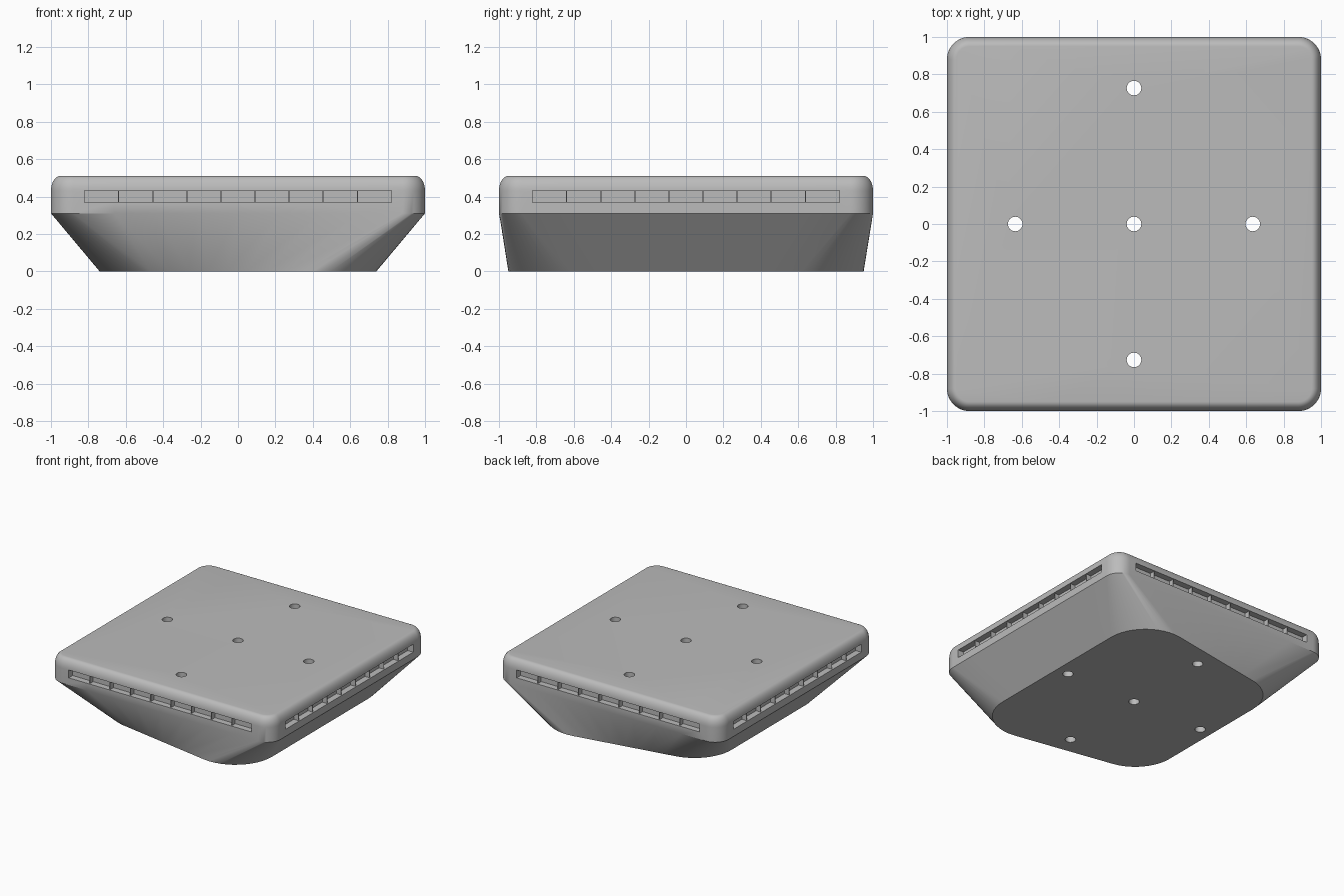
import bpy, bmesh, math
from mathutils import Matrix, Vector

if "Cube" in bpy.data.objects:
    bpy.data.objects.remove(bpy.data.objects["Cube"])

grey = bpy.data.materials.new("matte grey")
grey.use_nodes = True
colour = (0.5, 0.5, 0.5, 1)
grey.diffuse_color = colour
grey.node_tree.nodes["Principled BSDF"].inputs["Base Color"].default_value = colour

ARC, SIDE = 12, 8        # segments per corner and per straight side
SEAM, TOP = 0.31, 0.51   # height of the widest line and of the top


def make_object(name, bm):
    bmesh.ops.recalc_face_normals(bm, faces=bm.faces)
    mesh = bpy.data.meshes.new(name)
    bm.to_mesh(mesh)
    bm.free()
    mesh.materials.append(grey)
    obj = bpy.data.objects.new(name, mesh)
    bpy.context.collection.objects.link(obj)
    return obj


def outline(half_x, y_left, y_right, radius, slope, z):
    """Rounded trapezoid; y_left and y_right are corner centres at +x and -x."""
    cx = half_x - radius
    tilt = math.pi / 2 + slope
    corners = [(cx, -y_left, -tilt, 0), (cx, y_left, 0, tilt),
               (-cx, y_right, tilt, math.pi), (-cx, -y_right, math.pi, 2 * math.pi - tilt)]
    arcs = []
    for x, y, a0, a1 in corners:
        angles = [a0 + (a1 - a0) * i / ARC for i in range(ARC + 1)]
        arcs.append([Vector((x + radius * math.cos(a), y + radius * math.sin(a), z)) for a in angles])
    points = []
    for arc, following in zip(arcs, arcs[1:] + arcs[:1]):
        points += arc
        points += [arc[-1].lerp(following[0], i / SIDE) for i in range(1, SIDE)]
    return points


def add_box(bm, centre, size, turn):
    matrix = turn @ Matrix.Translation(centre) @ Matrix.Diagonal((*size, 1))
    bmesh.ops.create_cube(bm, size=1, matrix=matrix)


# Body: tapered base lofted into a rounded square with a soft top edge
rings = [outline(0.74, 0.62, 0.475, 0.33, math.radians(10), 0)]
rings.append(outline(1, 0.88, 0.88, 0.12, 0, SEAM))
for i in range(9):
    a = math.pi / 2 * i / 8
    inset = 0.05 * (1 - math.cos(a))
    z = TOP - 0.08 * (1 - math.sin(a))
    rings.append(outline(1 - inset, 0.88, 0.88, 0.12 - inset, 0, z))
bm = bmesh.new()
loops = [[bm.verts.new(p) for p in ring] for ring in rings]
for low, high in zip(loops, loops[1:]):
    for i in range(len(low)):
        j = (i + 1) % len(low)
        bm.faces.new((low[i], low[j], high[j], high[i]))
bm.faces.new(loops[0])
bm.faces.new(loops[-1])
body = make_object("body", bm)

# Cutter: five through holes and one long slot in each side
turns = [Matrix.Rotation(math.pi / 2 * k, 4, "Z") for k in range(4)]
bm = bmesh.new()
for x, y in [(0, 0), (0.635, 0), (-0.635, 0), (0, 0.727), (0, -0.727)]:
    bmesh.ops.create_cone(bm, cap_ends=True, segments=32, radius1=0.039, radius2=0.039,
                          depth=1, matrix=Matrix.Translation((x, y, 0.25)))
for turn in turns:
    add_box(bm, (0, -1, 0.4), (1.64, 0.1, 0.064), turn)
cutter = make_object("cutter", bm)
cutter.hide_render = True

cut = body.modifiers.new("openings", "BOOLEAN")
cut.operation = "DIFFERENCE"
cut.solver = "EXACT"
cut.object = cutter
bpy.ops.object.select_all(action="DESELECT")
bpy.context.view_layer.objects.active = body
body.select_set(True)
bpy.ops.object.modifier_apply(modifier=cut.name)
bpy.data.objects.remove(cutter)
bpy.ops.object.shade_smooth_by_angle(angle=math.radians(32))

# Thin dividers splitting every slot into nine cells
bm = bmesh.new()
for turn in turns:
    for i in range(1, 9):
        add_box(bm, (-0.82 + 1.64 * i / 9, -0.97, 0.4), (0.005, 0.044, 0.064), turn)
make_object("slot_dividers", bm)
